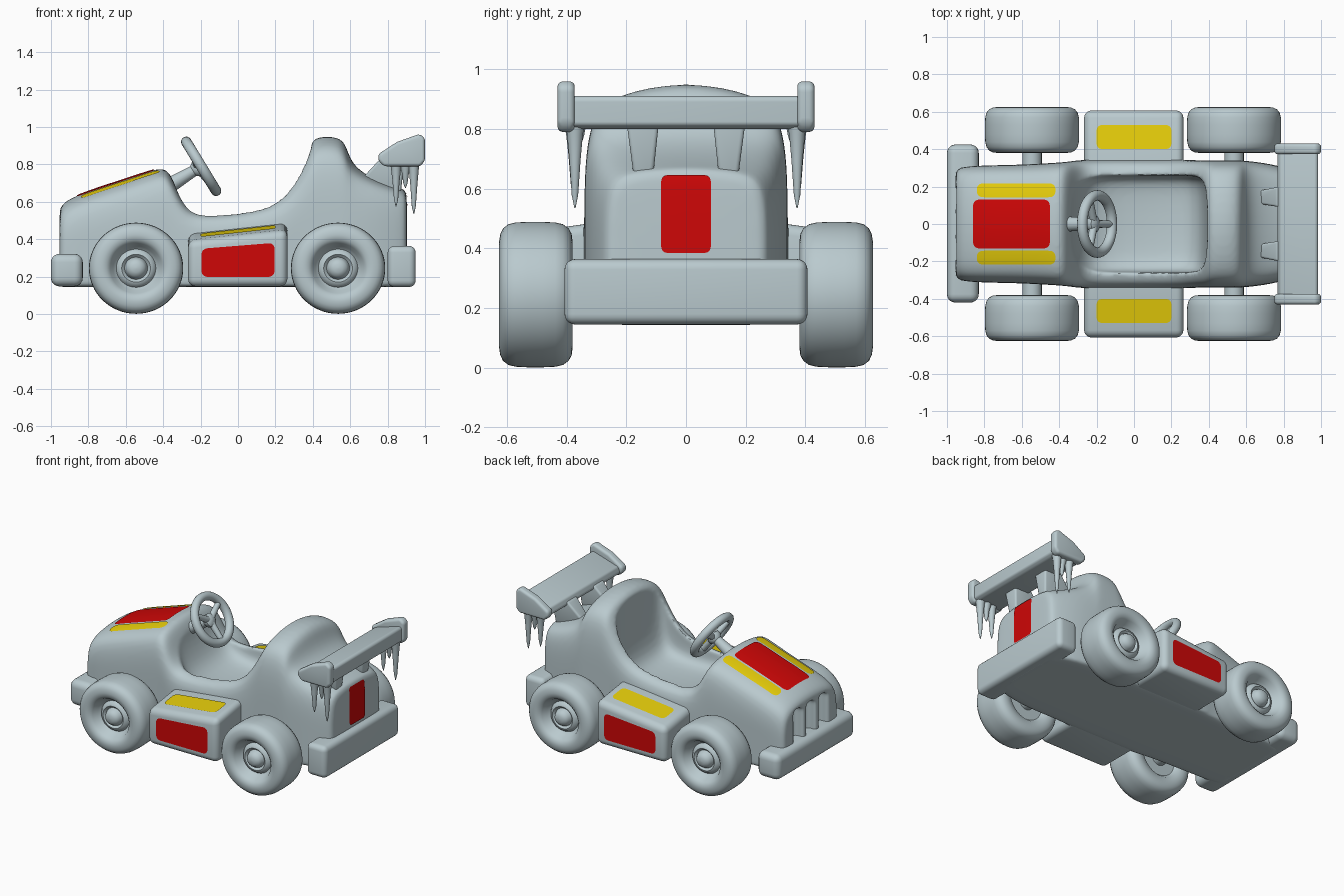
import bpy, bmesh, math
from mathutils import Vector
from mathutils.bvhtree import BVHTree

if "Cube" in bpy.data.objects:
    bpy.data.objects.remove(bpy.data.objects["Cube"])


def material(name, rgb):
    m = bpy.data.materials.new(name)
    m.diffuse_color = (*rgb, 1)
    m.use_nodes = True
    m.node_tree.nodes["Principled BSDF"].inputs["Base Color"].default_value = m.diffuse_color
    return m


GREY = material("pale blue grey", (0.49, 0.59, 0.62))
RED = material("red", (0.62, 0.002, 0.002))
YELLOW = material("yellow", (0.78, 0.60, 0.003))


def finish(name, bm, mat=GREY, fix=True):
    if fix:
        bmesh.ops.recalc_face_normals(bm, faces=bm.faces)
    me = bpy.data.meshes.new(name)
    bm.to_mesh(me)
    bm.free()
    me.materials.append(mat)
    ob = bpy.data.objects.new(name, me)
    bpy.context.collection.objects.link(ob)
    return ob


def bake(ob):
    """Replace the mesh by its modified result."""
    dg = bpy.context.evaluated_depsgraph_get()
    me = bpy.data.meshes.new_from_object(ob.evaluated_get(dg))
    ob.modifiers.clear()
    ob.data = me
    me.materials.clear()
    me.materials.append(GREY)
    return ob


def loft(name, rings, subdiv=0):
    bm = bmesh.new()
    vs = [[bm.verts.new(p) for p in r] for r in rings]
    n = len(rings[0])
    for a, b in zip(vs, vs[1:]):
        for i in range(n):
            bm.faces.new((a[i], a[(i + 1) % n], b[(i + 1) % n], b[i]))
    bm.faces.new(vs[0])
    bm.faces.new(vs[-1])
    ob = finish(name, bm)
    if subdiv:
        ob.modifiers.new("smooth", 'SUBSURF').levels = subdiv
    return ob


def hull(name, pts, bevel):
    bm = bmesh.new()
    for p in pts:
        bm.verts.new(p)
    bmesh.ops.convex_hull(bm, input=bm.verts)
    bmesh.ops.dissolve_limit(bm, angle_limit=0.02, verts=bm.verts, edges=bm.edges)
    ob = finish(name, bm)
    m = ob.modifiers.new("round", 'BEVEL')
    m.width, m.segments, m.limit_method = bevel, 5, 'ANGLE'
    return bake(ob)


def box(name, x0, x1, y0, y1, z0, z1, bevel):
    return hull(name, [(x, y, z) for x in (x0, x1) for y in (y0, y1) for z in (z0, z1)], bevel)


def prism(name, pts, y0, y1, bevel):
    return hull(name, [(x, y, z) for x, z in pts for y in (y0, y1)], bevel)


def lathe(name, base, axis, profile, n=32):
    """Turn (radius, distance) pairs about an axis."""
    q = Vector(axis).to_track_quat('Z', 'Y')
    return loft(name, [[Vector(base) + q @ Vector((r * math.cos(2 * math.pi * i / n),
                r * math.sin(2 * math.pi * i / n), d)) for i in range(n)] for r, d in profile])


def rod(name, a, b, r0, r1, n=20):
    d = Vector(b) - Vector(a)
    return lathe(name, a, d, [(r0, 0), (r1, d.length)], n)


def decal(name, target, centre, u, v, direction, mat, r=0.03, slant=0, n=24):
    """Thin rounded rectangle laid on the target surface."""
    tree = BVHTree.FromObject(target, bpy.context.evaluated_depsgraph_get())
    c, u, v, d = map(Vector, (centre, u, v, direction))
    hu, hv = u.length, v.length
    bm = bmesh.new()
    grid = []
    for i in range(n + 1):
        s = -math.cos(math.pi * i / n) * hu
        over = max(0, abs(s) - (hu - r))
        h = hv - r + math.sqrt(max(0, r * r - over * over))
        row = []
        for j in range(13):
            t = h * (j / 6 - 1)
            p = c + u.normalized() * s + v.normalized() * (t + slant * s * j / 12)
            hit = tree.ray_cast(p, d)[0]
            if hit is None:
                hit = tree.find_nearest(p)[0]
            row.append(bm.verts.new(hit - d * 0.005))
        grid.append(row)
    for a, b in zip(grid, grid[1:]):
        for j in range(12):
            bm.faces.new((a[j], b[j], b[j + 1], a[j + 1]))
    bm.normal_update()
    if sum((f.normal.dot(d) for f in bm.faces)) > 0:
        bmesh.ops.reverse_faces(bm, faces=bm.faces)
    return finish(name, bm, mat, fix=False)


# body: cross-sections along x as (x, top height, half width, shoulder drop)
stations = [(-.957, .55, .27, .04), (-.948, .59, .297, .05), (-.88, .64, .312, .055),
            (-.6, .73, .316, .06), (-.44, .785, .326, .06), (-.375, .79, .33, .05),
            (-.325, .67, .337, .03), (-.27, .56, .343, .01), (-.18, .535, .345, .01),
            (0, .55, .345, .01), (.15, .575, .345, .01), (.25, .64, .345, .02),
            (.33, .78, .34, .05), (.39, .93, .34, .09), (.42, .965, .34, .10),
            (.56, .965, .34, .10), (.585, .88, .338, .08), (.625, .785, .335, .04),
            (.74, .72, .32, .03), (.86, .68, .285, .03), (.895, .67, .265, .03),
            (.905, .64, .25, .03)]


def section(x, zt, w, d):
    h, b = zt - .15, .144
    half = [(.6 * w, b), (w, b), (w, b + .02), (w, .15 + .45 * h), (w, zt - d - .25 * h),
            (.94 * w, zt - d - .015), (.68 * w, zt - .45 * d)]
    return ([(x, 0, b)] + [(x, y, z) for y, z in half] + [(x, 0, zt)]
            + [(x, -y, z) for y, z in reversed(half)])


body = loft("body", [section(*s) for s in stations], 2)

# cockpit and grille cutters
prof = [(-.35, 1.3), (-.355, .9), (-.35, .70), (-.30, .54), (-.22, .42), (0, .39),
        (.25, .40), (.365, .46), (.39, .70), (.395, .95), (.40, 1.3)]
cut = loft("cockpit_cutter", [[(.04 + (x - .04) * k, y, .9 + (z - .9) * k) for x, z in prof]
           for y, k in ((-.26, .75), (-.255, .95), (-.14, 1), (.14, 1), (.255, .95), (.26, .75))], 2)
cutters = [bake(cut)]
for y in (-.135, 0, .135):
    cutters.append(box("grille_cutter", -1.1, -.885, y - .047, y + .047, .28, .53, .02))
for c in cutters:
    c.hide_render = True
    m = body.modifiers.new("cut", 'BOOLEAN')
    m.object, m.operation, m.solver = c, 'DIFFERENCE', 'EXACT'
m = body.modifiers.new("blend", 'REMESH')
m.mode, m.voxel_size = 'VOXEL', .012
m = body.modifiers.new("soften", 'SMOOTH')
m.factor, m.iterations = .5, 6
bake(body)
for c in cutters:
    bpy.data.objects.remove(c)

# bumpers
box("front_bumper", -1, -.83, -.42, .425, .148, .322, .045)
box("rear_bumper", .80, .95, -.407, .407, .145, .364, .035)

# hood and tail panels
decal("hood_panel", body, (-.655, 0, 2), (.205, 0, 0), (0, .13, 0), (0, 0, -1), RED)
decal("tail_panel", body, (2, 0, .515), (0, .083, 0), (0, 0, .13), (-1, 0, 0), RED, .02)

tyre = [(.001, .41), (.12, .41), (.14, .388), (.18, .38), (.205, .383), (.224, .393), (.238, .412),
        (.244, .438), (.246, .48), (.246, .53), (.244, .57), (.238, .595), (.224, .613),
        (.205, .622), (.18, .626), (.155, .622), (.135, .605),
        (.12, .57), (.103, .555), (.09, .575), (.075, .58), (.06, .565), (.053, .585),
        (.043, .602), (.022, .612), (.001, .614)]
for s, side in ((-1, "right"), (1, "left")):
    # wheels, very slightly wider than high
    for x, end in ((-.545, "front"), (.535, "rear")):
        wheel = lathe(f"{end}_{side}_wheel", (0, 0, 0), (0, s, 0), tyre, 64)
        wheel.location, wheel.scale = (x, 0, .245), (1.025, 1, .99)
    # side pods with a sloping top
    pod = hull(f"{side}_pod", [(x, s * y, z) for x in (-.267, .264) for y in (.25, .607)
               for z in (.148, .455 + .11 * x - .14 * (y - .35))], .04)
    decal(f"{side}_pod_top_panel", pod, (0, s * .465, 2), (.2, 0, 0), (0, .065, 0), (0, 0, -1), YELLOW)
    decal(f"{side}_pod_side_panel", pod, (0, s * 2, .282), (.195, 0, 0), (0, 0, .083), (0, -s, 0),
          RED, .03, .08)
    decal(f"{side}_hood_stripe", body, (-.63, s * .18, 2), (.21, 0, 0), (0, .037, 0), (0, 0, -1), YELLOW)
    # wing end plate and strut
    prism(f"{side}_wing_end", [(.75, .855), (.85, .92), (.97, .963), (1, .94), (1, .82),
          (.975, .79), (.78, .79), (.75, .82)], s * .373, s * .43, .024)
    hull(f"{side}_wing_strut", [(.64, s * .11, .70), (.64, s * .175, .70), (.87, s * .11, .64),
         (.87, s * .175, .64), (.765, s * .09, .835), (.765, s * .2, .835), (.89, s * .09, .83),
         (.89, s * .2, .83)], .014)
    # icicles under the wing
    for x, y, tip in ((.94, .372, .535), (.845, .375, .575), (.895, .367, .675)):
        lathe(f"{side}_icicle", (x, s * y, .82), (0, 0, -1), [(.034, 0), (.027, .04),
              (.019, (.82 - tip) * .45), (.011, (.82 - tip) * .85), (.002, .82 - tip)], 14)

# axles
for x, end in ((-.545, "front"), (.535, "rear")):
    rod(f"{end}_axle", (x, -.45, .245), (x, .45, .245), .052, .052)

# wing blade
prism("wing_blade", [(.765, .82), (.78, .855), (.97, .913), (.985, .90), (.985, .815),
      (.96, .80), (.78, .80)], -.40, .40, .012)

# steering wheel: rim, hub, spokes and column
hub = Vector((-.197, 0, .79))
axis = Vector((.855, 0, .52)).normalized()
q = axis.to_track_quat('Z', 'Y')
bpy.ops.mesh.primitive_torus_add(major_radius=.153, minor_radius=.028, major_segments=48,
                                 minor_segments=16, location=hub, rotation=q.to_euler())
rim = bpy.context.object
rim.name = "steering_rim"
rim.data.materials.append(GREY)
centre = hub - axis * .02
lathe("steering_hub", centre, axis, [(.03, -.03), (.045, -.01), (.045, .01), (.03, .022), (.001, .026)])
for k in range(3):
    a = math.pi * 2 * k / 3
    side = Vector((0, 1, 0)) * math.sin(a) - axis.cross(Vector((0, 1, 0))) * math.cos(a)
    rod("steering_spoke", centre, hub + side * .15, .022, .018, 14)
rod("steering_column", hub - axis * .24, centre, .045, .028)

# smooth shading
bpy.ops.object.select_all(action='SELECT')
bpy.context.view_layer.objects.active = body
bpy.ops.object.shade_smooth_by_angle(angle=math.radians(45))
